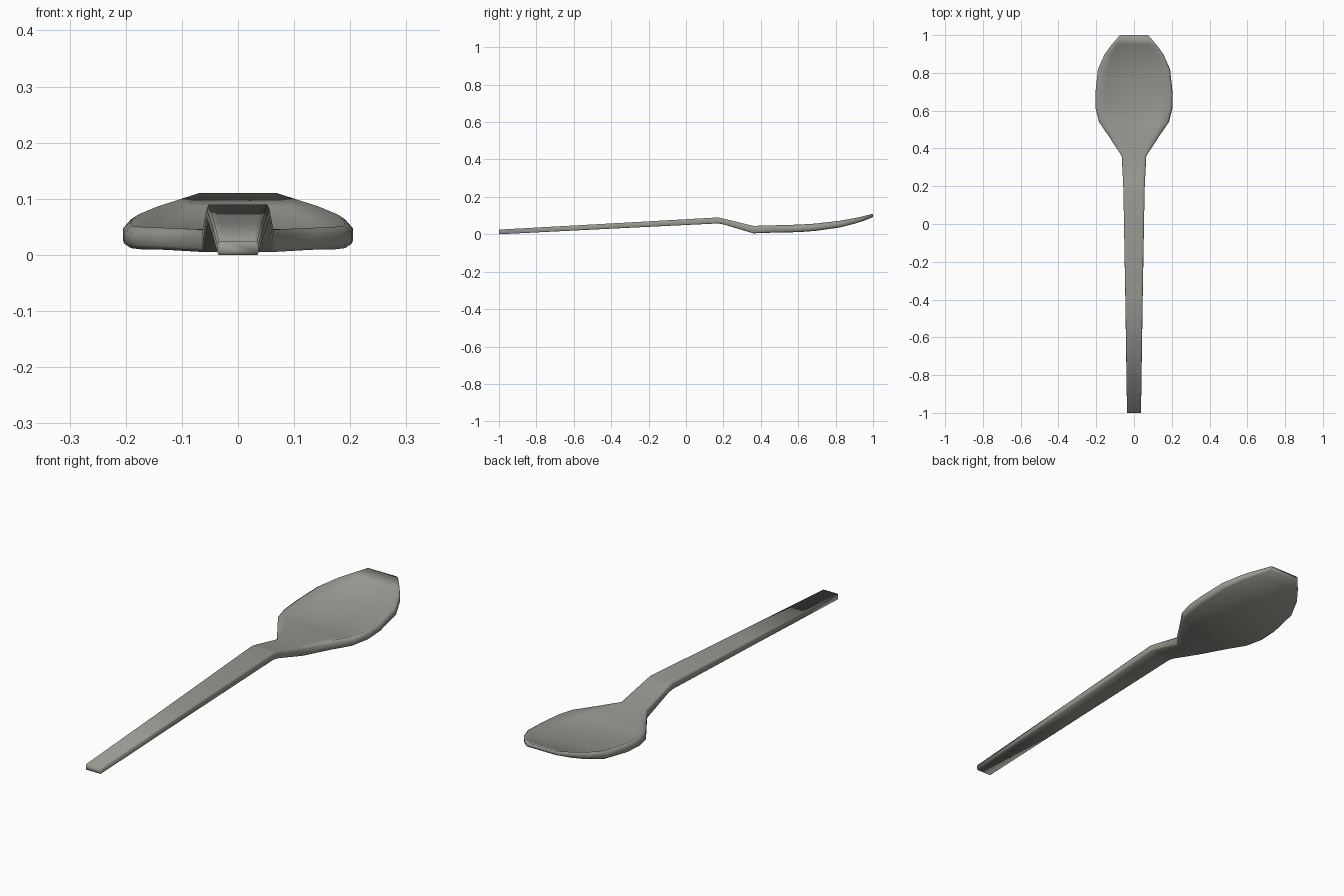
import bpy, bmesh

if "Cube" in bpy.data.objects:
    bpy.data.objects.remove(bpy.data.objects["Cube"])

# Stations along the spoon: y, half width, underside z, top z, bowl recess depth
STATIONS = [
    (-1.00, 0.037, 0.000, 0.025, 0),
    (-0.40, 0.046, 0.030, 0.058, 0),
    (0.17, 0.056, 0.058, 0.090, 0),
    (0.20, 0.057, 0.053, 0.084, 0),
    (0.36, 0.065, 0.005, 0.045, 0),
    (0.47, 0.137, 0.009, 0.048, 0.002),
    (0.54, 0.185, 0.010, 0.050, 0.014),
    (0.61, 0.203, 0.012, 0.052, 0.017),
    (0.69, 0.205, 0.018, 0.057, 0.018),
    (0.82, 0.191, 0.036, 0.072, 0.018),
    (0.90, 0.155, 0.056, 0.086, 0.016),
    (0.95, 0.118, 0.072, 0.097, 0.011),
    (1.00, 0.075, 0.092, 0.110, 0),
]


def section(y, w, zb, zt, rec):
    """Closed cross-section: flat underside, rounded rim, sunken middle."""
    t = zt - zb
    half = [(0.94 * w, zb), (w, zb + 0.2 * t), (w, zt - 0.25 * t),
            (0.93 * w, zt), (0.74 * w, zt - rec)]
    pts = half + [(-x, z) for x, z in reversed(half)]
    return [(x, y, z) for x, z in pts]


# Spoon body: one continuous loft of handle, neck and bowl
bm = bmesh.new()
rings = [[bm.verts.new(p) for p in section(*s)] for s in STATIONS]
for a, b in zip(rings, rings[1:]):
    n = len(a)
    for i in range(n):
        j = (i + 1) % n
        bm.faces.new((a[i], a[j], b[j], b[i]))
bm.faces.new(rings[0])
bm.faces.new(rings[-1])
bmesh.ops.recalc_face_normals(bm, faces=bm.faces)
for f in bm.faces:
    f.smooth = True
mesh = bpy.data.meshes.new("spoon")
bm.to_mesh(mesh)
bm.free()

# Single grey plastic colour
mat = bpy.data.materials.new("warm grey")
mat.diffuse_color = (0.32, 0.32, 0.29, 1)
mat.use_nodes = True
mat.node_tree.nodes["Principled BSDF"].inputs["Base Color"].default_value = mat.diffuse_color
mesh.materials.append(mat)
spoon = bpy.data.objects.new("spoon", mesh)
bpy.context.collection.objects.link(spoon)
